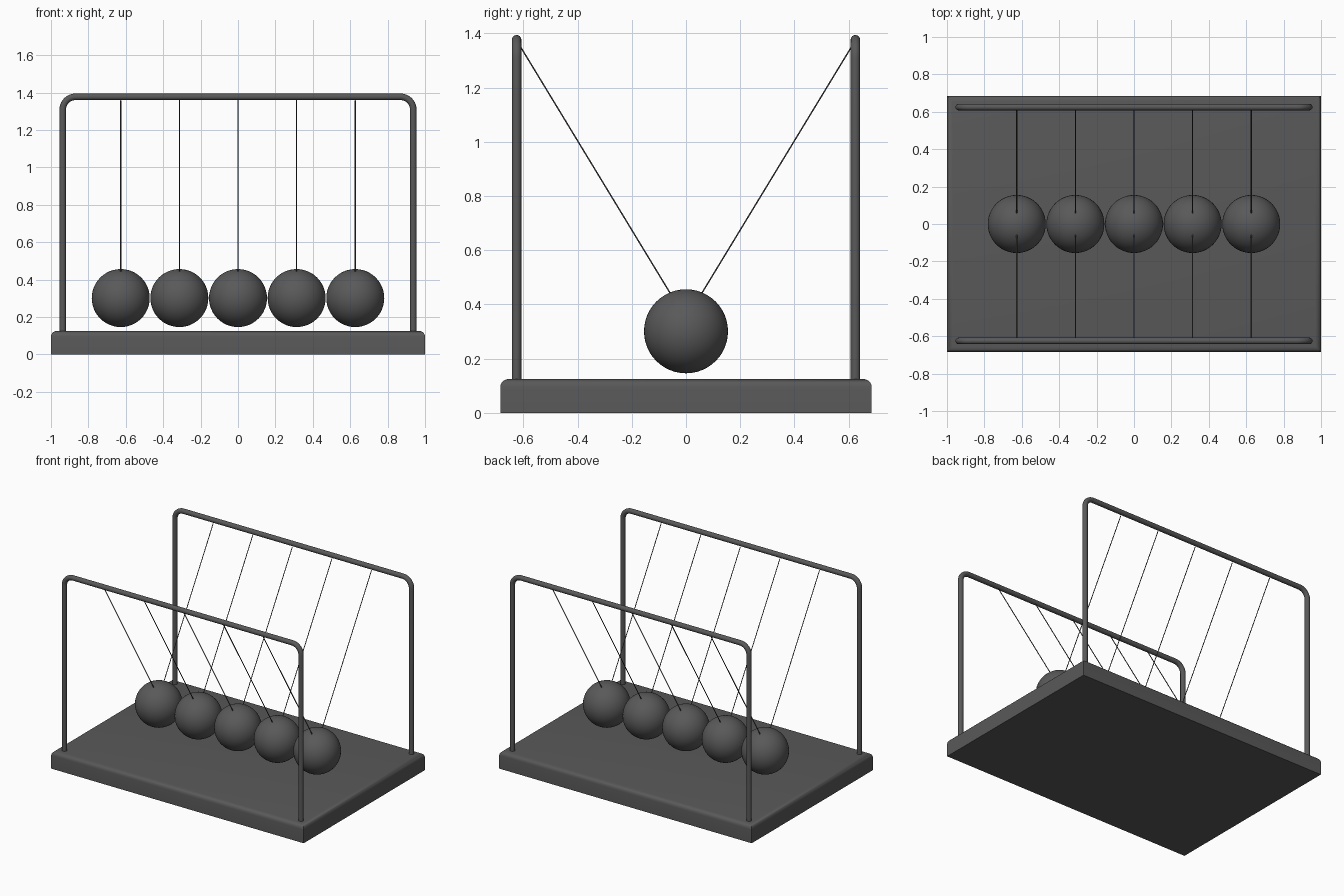
import bpy, bmesh, math
from mathutils import Vector

if "Cube" in bpy.data.objects:
    bpy.data.objects.remove(bpy.data.objects["Cube"])

mat = bpy.data.materials.new("dark grey")
mat.diffuse_color = (0.1, 0.1, 0.1, 1)
mat.use_nodes = True
mat.node_tree.nodes["Principled BSDF"].inputs["Base Color"].default_value = mat.diffuse_color


def finish(obj, name):
    obj.name = name
    obj.data.materials.append(mat)
    return obj


def tube(name, points, radius, sides=2):
    """Round capped tube along a list of points."""
    curve = bpy.data.curves.new(name, 'CURVE')
    curve.dimensions = '3D'
    curve.bevel_depth = radius
    curve.bevel_resolution = sides
    curve.use_fill_caps = True
    spline = curve.splines.new('POLY')
    spline.points.add(len(points) - 1)
    for p, co in zip(spline.points, points):
        p.co = (*co, 1)
    spline.use_smooth = True
    obj = bpy.data.objects.new(name, curve)
    bpy.context.collection.objects.link(obj)
    bpy.ops.object.select_all(action='DESELECT')
    obj.select_set(True)
    bpy.context.view_layer.objects.active = obj
    bpy.ops.object.convert(target='MESH')
    obj = bpy.context.object
    bpy.ops.object.shade_smooth_by_angle(angle=math.radians(50))
    return finish(obj, name)


# Base slab with rounded top edges
bpy.ops.mesh.primitive_cube_add(size=1, location=(0, 0, 0.0625))
base = finish(bpy.context.object, "base")
base.scale = (2, 1.37, 0.125)
bpy.ops.object.transform_apply(location=True, scale=True)
bm = bmesh.new()
bm.from_mesh(base.data)
top = [e for e in bm.edges if all(v.co.z > 0.1 for v in e.verts)]
bmesh.ops.bevel(bm, geom=top, offset=0.03, segments=5, profile=0.5, affect='EDGES')
bm.to_mesh(base.data)
bm.free()
bpy.ops.object.shade_smooth_by_angle(angle=math.radians(40))

# Two bent-tube frames, front and back
HALF, TOP, R, BEND, FY = 0.937, 1.377, 0.0175, 0.068, 0.625
for side, label in ((-1, "front"), (1, "back")):
    arc = [(HALF - BEND + BEND * math.cos(a), TOP - BEND + BEND * math.sin(a))
           for a in (math.pi / 2 * i / 10 for i in range(11))]
    half = [(HALF, 0.1)] + arc
    path = half + [(-x, z) for x, z in reversed(half)]
    tube(label + "_frame", [(x, side * FY, z) for x, z in path], R, 6)

# Five hanging balls, each with a pair of strings
for i in range(5):
    x = (i - 2) * 0.3135
    bpy.ops.mesh.primitive_uv_sphere_add(segments=48, ring_count=24, radius=0.155,
                                         location=(x, 0, 0.301))
    finish(bpy.context.object, f"ball_{i + 1}")
    bpy.ops.object.shade_smooth()
    for side, label in ((-1, "front"), (1, "back")):
        tube(f"{label}_string_{i + 1}",
             [(x, side * 0.05, 0.428), (x, side * 0.615, 1.358)], 0.003, 1)
